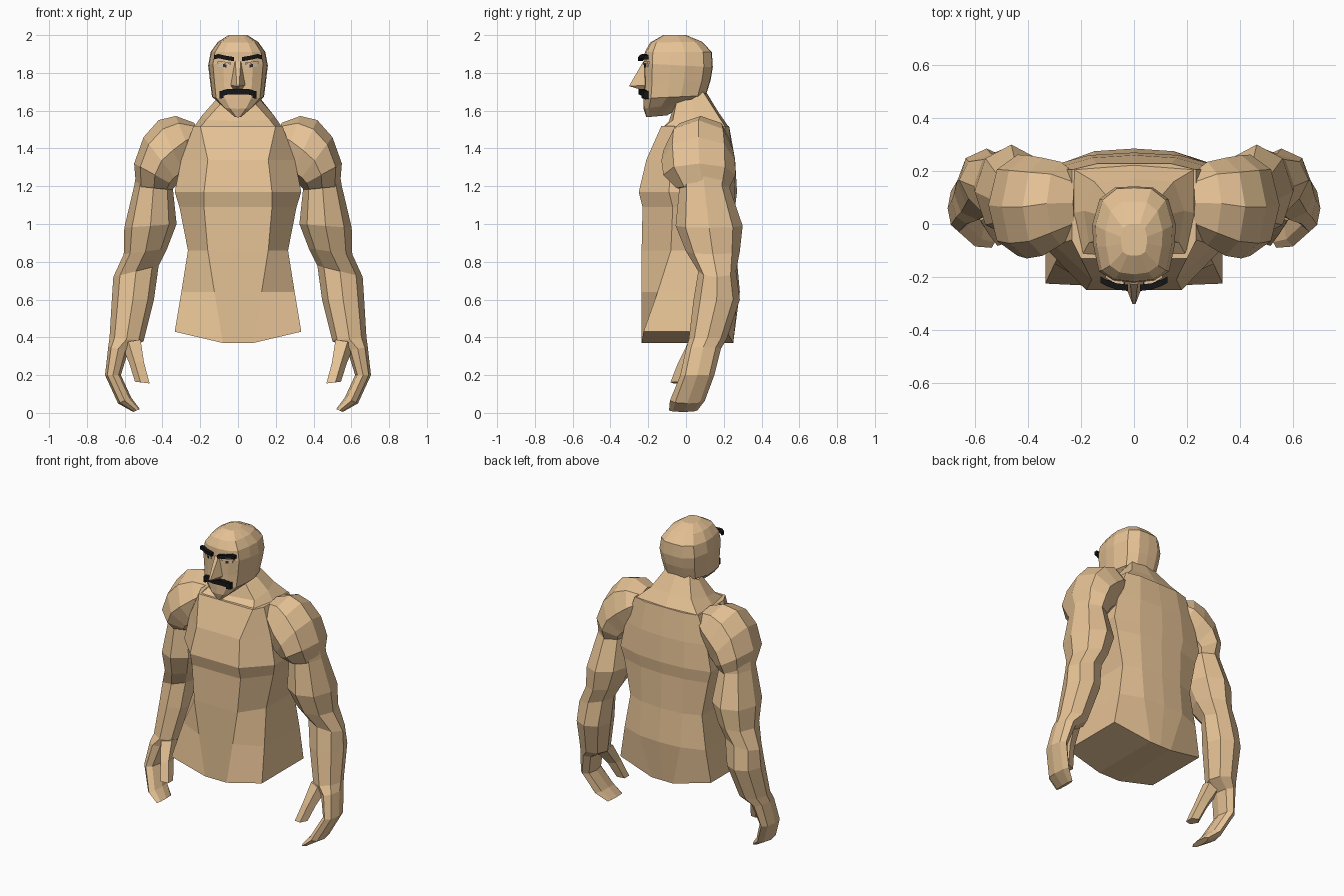
import bpy, bmesh, math


def material(name, rgb):
    m = bpy.data.materials.new(name)
    m.diffuse_color = (*rgb, 1)
    return m


SKIN = material("tan skin", (0.78, 0.535, 0.297))
BLACK = material("black hair", (0.008, 0.008, 0.009))
WHITE = material("eye white", (0.65, 0.58, 0.48))
BROWN = material("dark iris", (0.05, 0.025, 0.012))


def loft(name, rings, mat, mirror=False):
    """Skin a closed surface over equal-length rings."""
    bm = bmesh.new()
    rows = [[bm.verts.new(p) for p in r] for r in rings]
    n = len(rows[0])
    for a, b in zip(rows, rows[1:]):
        for i in range(n):
            j = (i + 1) % n
            bm.faces.new((a[i], a[j], b[j], b[i]))
    caps = [bm.faces.new(rows[0][::-1]), bm.faces.new(rows[-1])]
    bmesh.ops.recalc_face_normals(bm, faces=bm.faces)
    bmesh.ops.triangulate(bm, faces=caps)
    me = bpy.data.meshes.new(name)
    bm.to_mesh(me)
    bm.free()
    me.materials.append(mat)
    ob = bpy.data.objects.new(name, me)
    bpy.context.collection.objects.link(ob)
    if mirror:
        ob.modifiers.new("Mirror", 'MIRROR').use_mirror_merge = False
    return ob


def both_sides(half):
    """Complete a half ring whose first and last points lie on x = 0."""
    return half + [(-x, y, z) for x, y, z in half[-2:0:-1]]


def limb_ring(inner, outer, y0, y1, n=8):
    """Ring spanning two (x, z) points and a depth range."""
    (xi, zi), (xo, zo) = inner, outer
    pts = []
    for k in range(n):
        a = 2 * math.pi * k / n
        c, s = math.cos(a), math.sin(a)
        pts.append(((xi + xo) / 2 + (xo - xi) / 2 * c,
                    (y0 + y1) / 2 + (y1 - y0) / 2 * s,
                    (zi + zo) / 2 + (zo - zi) / 2 * c))
    return pts


# Torso: z, front y, front panel x, side x, side front y, side back y, back x, back y
torso = [
    (0.43, -0.235, 0.08, 0.335, -0.225, 0.215, 0.08, 0.25),
    (0.64, -0.235, 0.125, 0.30, -0.15, 0.22, 0.15, 0.285),
    (0.86, -0.235, 0.16, 0.265, -0.08, 0.21, 0.15, 0.265),
    (1.09, -0.23, 0.18, 0.31, -0.07, 0.21, 0.16, 0.26),
    (1.17, -0.25, 0.18, 0.335, -0.09, 0.215, 0.17, 0.27),
    (1.34, -0.21, 0.16, 0.30, -0.08, 0.21, 0.16, 0.26),
    (1.52, -0.13, 0.20, 0.235, -0.06, 0.205, 0.14, 0.228),
]
rings = []
for z, yf, xf, xs, sf, sb, xb, yb in torso:
    drop = 0.06 if z < 0.5 else 0
    edge = 0.0 if z < 0.5 or z > 1.5 else 0.01
    rings.append(both_sides([(0, yf, z - drop), (xf, yf, z - drop), (xs, sf, z),
                             (xs, sb, z), (xb, yb - edge, z - drop), (0, yb, z - drop)]))
loft("torso", rings, SKIN)

# Neck and sloping trapezius
loft("neck", [
    both_sides([(0, -0.125, 1.51), (0.2, -0.125, 1.51), (0.235, 0.04, 1.51),
                (0.225, 0.205, 1.52), (0, 0.222, 1.52)]),
    both_sides([(0, -0.09, 1.545), (0.17, -0.07, 1.55), (0.19, 0.05, 1.575),
                (0.15, 0.16, 1.59), (0, 0.17, 1.595)]),
    both_sides([(0, -0.06, 1.64), (0.08, -0.05, 1.65), (0.115, 0.03, 1.66),
                (0.09, 0.09, 1.70), (0, 0.10, 1.71)]),
], SKIN)

# Head: front z, back z, front y, back y, half width
skull = [
    (1.565, 1.575, -0.21, -0.10, 0.02),
    (1.61, 1.645, -0.225, 0.02, 0.085),
    (1.665, 1.68, -0.225, 0.105, 0.138),
    (1.75, 1.76, -0.222, 0.13, 0.148),
    (1.85, 1.83, -0.222, 0.142, 0.158),
    (1.91, 1.91, -0.218, 0.137, 0.145),
    (1.96, 1.965, -0.19, 0.085, 0.108),
    (2.0, 2.0, -0.12, 0.0, 0.05),
]
section = ((0, 0), (0.5, 0.025), (0.84, 0.12), (0.97, 0.38), (1, 0.6),
           (0.82, 0.87), (0.45, 0.99), (0, 1))
loft("head", [both_sides([(w * s, yf + (yb - yf) * t, zf + (zb - zf) * t) for s, t in section])
              for zf, zb, yf, yb, w in skull], SKIN)

# Nose
loft("nose", [
    [(-0.022, -0.20, 1.865), (0.022, -0.20, 1.865), (0.014, -0.226, 1.86), (-0.014, -0.226, 1.86)],
    [(-0.045, -0.20, 1.735), (0.045, -0.20, 1.735), (0.006, -0.302, 1.73), (-0.006, -0.302, 1.73)],
    [(-0.032, -0.20, 1.714), (0.032, -0.20, 1.714), (0.005, -0.255, 1.716), (-0.005, -0.255, 1.716)],
], SKIN)


def strip(name, path, mat, half_h, depth, mirror=True):
    """Bar following a path across the face."""
    loft(name, [[(x, y - depth, z - half_h), (x, y - depth, z + half_h),
                 (x, y + depth, z + half_h), (x, y + depth, z - half_h)]
                for x, y, z in path], mat, mirror)


# Eyebrows, moustache and eyes
strip("eyebrow", [(0.022, -0.241, 1.873), (0.065, -0.236, 1.88), (0.105, -0.222, 1.889),
                  (0.127, -0.21, 1.882)], BLACK, 0.011, 0.012)
strip("moustache", [(0, -0.235, 1.70), (0.055, -0.23, 1.70), (0.08, -0.222, 1.694)],
      BLACK, 0.015, 0.016)
strip("moustache_tip", [(0.077, -0.218, 1.687), (0.098, -0.206, 1.683)], BLACK, 0.02, 0.018)
strip("eye", [(0.045, -0.217, 1.836), (0.07, -0.214, 1.838), (0.102, -0.198, 1.842)],
      WHITE, 0.009, 0.004)
strip("iris", [(0.062, -0.2185, 1.837), (0.08, -0.212, 1.839)], BROWN, 0.008, 0.004)
strip("upper_eyelid", [(0.038, -0.218, 1.850), (0.07, -0.215, 1.854), (0.108, -0.195, 1.856)],
      SKIN, 0.005, 0.009)

# Shoulder muscle, sweeping from the chest to the outer arm
loft("shoulder", [limb_ring(*r) for r in (
    ((0.205, 1.41), (0.23, 1.535), -0.03, 0.19),
    ((0.225, 1.31), (0.33, 1.572), -0.08, 0.235),
    ((0.27, 1.23), (0.42, 1.55), -0.12, 0.25),
    ((0.31, 1.21), (0.50, 1.46), -0.13, 0.26),
    ((0.33, 1.20), (0.55, 1.32), -0.12, 0.262),
    ((0.35, 1.18), (0.54, 1.20), -0.05, 0.23))], SKIN, True)

# Upper arm, elbow and forearm down to the wrist
loft("arm", [limb_ring(*r) for r in (
    ((0.34, 1.30), (0.53, 1.32), -0.06, 0.23),
    ((0.345, 1.19), (0.55, 1.20), -0.035, 0.23),
    ((0.325, 1.0), (0.602, 0.98), -0.055, 0.30),
    ((0.375, 0.87), (0.605, 0.84), 0.0, 0.285),
    ((0.42, 0.78), (0.66, 0.72), 0.065, 0.265),
    ((0.445, 0.60), (0.668, 0.60), 0.04, 0.285),
    ((0.50, 0.38), (0.68, 0.40), 0.015, 0.215))], SKIN, True)

# Hand with fingers curling inward
loft("hand", [limb_ring(*r) for r in (
    ((0.50, 0.38), (0.68, 0.40), 0.015, 0.215),
    ((0.58, 0.33), (0.687, 0.35), 0.0, 0.185),
    ((0.62, 0.20), (0.704, 0.20), -0.03, 0.15),
    ((0.565, 0.08), (0.635, 0.05), -0.085, 0.10),
    ((0.52, 0.02), (0.555, 0.005), -0.09, 0.06))], SKIN, True)

# Thumb
loft("thumb", [limb_ring(*r, 5) for r in (
    ((0.505, 0.39), (0.62, 0.37), 0.01, 0.14),
    ((0.49, 0.27), (0.575, 0.26), -0.045, 0.05),
    ((0.46, 0.155), (0.545, 0.165), -0.085, 0.0))], SKIN, True)
